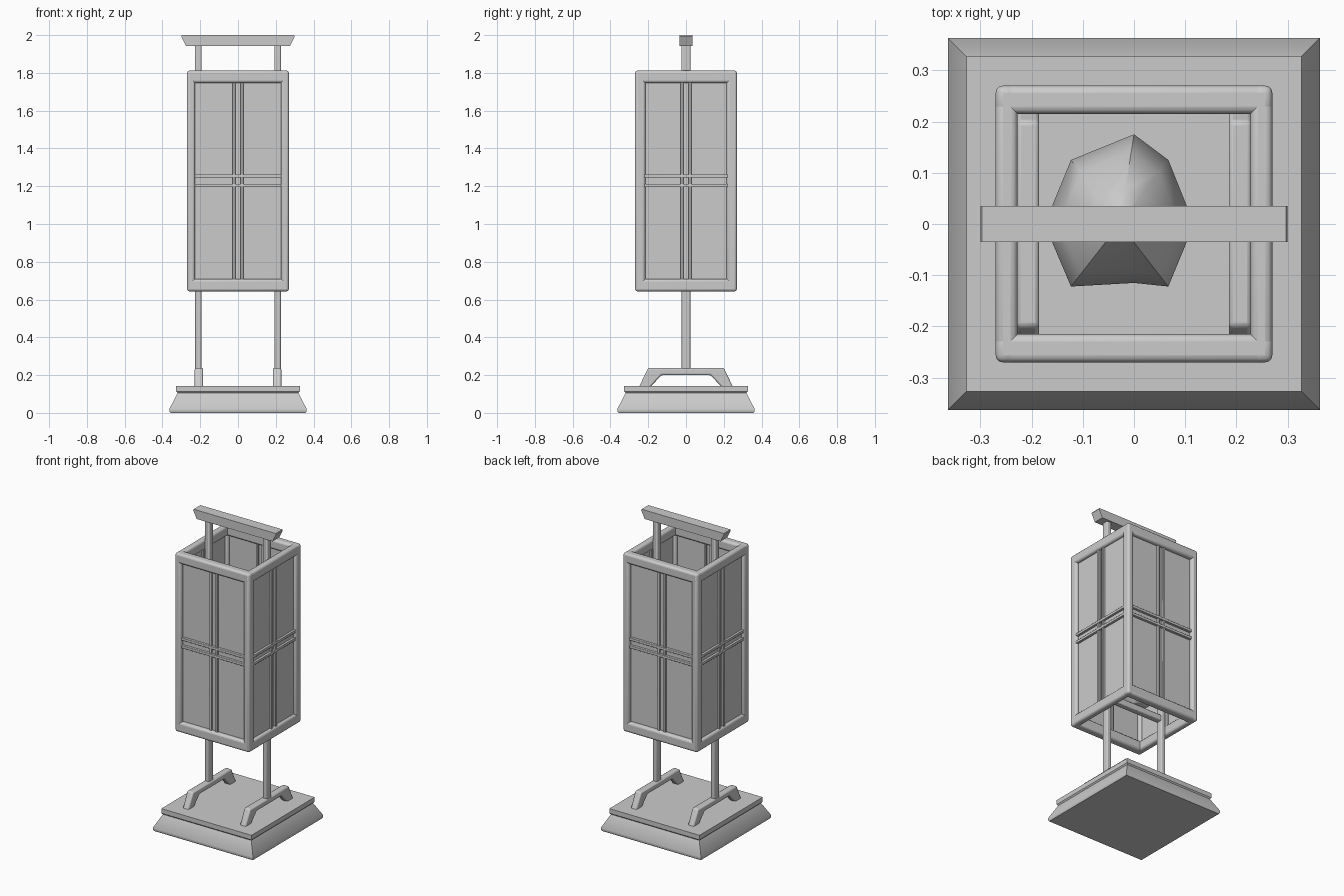
import bpy, bmesh, math
from mathutils import Vector

if "Cube" in bpy.data.objects:
    bpy.data.objects.remove(bpy.data.objects["Cube"])


def finish(name, bm, bevel=0.0, segments=2, smooth=True):
    bmesh.ops.recalc_face_normals(bm, faces=bm.faces)
    me = bpy.data.meshes.new(name)
    bm.to_mesh(me)
    bm.free()
    ob = bpy.data.objects.new(name, me)
    bpy.context.collection.objects.link(ob)
    if bevel:
        mod = ob.modifiers.new("Bevel", 'BEVEL')
        mod.width, mod.segments = bevel, segments
        mod.limit_method = 'ANGLE'
    if smooth:
        bpy.ops.object.select_all(action='DESELECT')
        ob.select_set(True)
        bpy.context.view_layer.objects.active = ob
        bpy.ops.object.shade_smooth_by_angle(angle=math.radians(40))
    return ob


def box(name, lo, hi, bevel=0.0, segments=2):
    bm = bmesh.new()
    bmesh.ops.create_cube(bm, size=1)
    lo, hi = Vector(lo), Vector(hi)
    bmesh.ops.scale(bm, vec=hi - lo, verts=bm.verts)
    bmesh.ops.translate(bm, vec=(lo + hi) / 2, verts=bm.verts)
    return finish(name, bm, bevel, segments)


def loft(name, rings, bevel=0.0):
    """Skin a list of equally long point rings and cap both ends."""
    bm = bmesh.new()
    vs = [[bm.verts.new(p) for p in r] for r in rings]
    n = len(vs[0])
    for a, b in zip(vs, vs[1:]):
        for i in range(n):
            j = (i + 1) % n
            bm.faces.new((a[i], a[j], b[j], b[i]))
    bm.faces.new(vs[0][::-1])
    bm.faces.new(vs[-1])
    return finish(name, bm, bevel)


# stepped square base
base_profile = [(0.358, 0), (0.363, 0.008), (0.363, 0.022), (0.32, 0.105),
                (0.327, 0.113), (0.327, 0.143)]
loft("base", [[(-r, -r, z), (r, -r, z), (r, r, z), (-r, r, z)]
              for r, z in base_profile])

# arched feet and posts, left and right
foot = [(-0.25, 0.135), (-0.2, 0.238), (0.2, 0.238), (0.25, 0.135),
        (0.19, 0.135), (0.13, 0.2), (-0.13, 0.2), (-0.19, 0.135)]
for side, s in (("left", -1), ("right", 1)):
    x = 0.207 * s
    loft(side + "_foot", [[(x + dx, y, z) for y, z in foot]
                          for dx in (-0.022, 0.022)], 0.008)
    x = 0.21 * s
    box(side + "_post", (x - 0.017, -0.023, 0.22), (x + 0.017, 0.023, 1.96), 0.007)

# top handle, wider at the top
loft("top_handle", [[(sx * hx, y, z) for sx in (-1, 1) for y in ((-0.035, 0.035)
                     if sx < 0 else (0.035, -0.035))]
                    for hx, z in ((0.275, 1.942), (0.3, 1.993), (0.297, 2.0))])

# cage: corner posts, then top and bottom rails
X, Y, O = 0.227, 0.215, 0.27
Z0, Z1, Z2, Z3 = 0.643, 0.71, 1.747, 1.812
for sx in (-1, 1):
    xs = sorted((sx * X, sx * O))
    for sy in (-1, 1):
        ys = sorted((sy * Y, sy * O))
        box("corner_post", (xs[0], ys[0], Z0), (xs[1], ys[1], Z3), 0.014, 3)
for s in (-1, 1):
    ys = sorted((s * Y, s * O))
    xs = sorted((s * X, s * O))
    for za, zb in ((Z0, Z1), (Z2, Z3)):
        box("cross_rail", (-O, ys[0], za), (O, ys[1], zb), 0.014, 3)
        box("side_rail", (xs[0], -O, za), (xs[1], O, zb), 0.014, 3)

# paper panels with double glazing bars
for s in (-1, 1):
    y, x = s * 0.24, s * 0.247
    box("face_panel", (-0.235, y - 0.004, 0.69), (0.235, y + 0.004, 1.77))
    box("side_panel", (x - 0.004, -0.235, 0.69), (x + 0.004, 0.235, 1.77))
    for d in (-0.021, 0.021):
        box("face_upright_bar", (d - 0.008, y - 0.016, 0.69), (d + 0.008, y + 0.016, 1.77), 0.003)
        box("side_upright_bar", (x - 0.016, d - 0.008, 0.69), (x + 0.016, d + 0.008, 1.77), 0.003)
        z = 1.229 + d * 1.2
        box("face_level_bar", (-0.235, y - 0.02, z - 0.009), (0.235, y + 0.02, z + 0.009), 0.003)
        box("side_level_bar", (x - 0.019, -0.225, z - 0.009), (x + 0.019, 0.225, z + 0.009), 0.003)

# inner bar carrying the faceted lamp
box("lamp_bar", (-0.21, -0.02, 0.73), (0.21, 0.02, 0.77), 0.006)
outline = [(0, 0.175), (-0.123, 0.125), (-0.16, 0.035), (-0.16, -0.035),
           (-0.123, -0.122), (0, -0.115), (0.067, -0.122), (0.103, -0.035),
           (0.103, 0.035), (0.067, 0.125)]
lamp_profile = [(0.35, 0.77), (0.85, 0.83), (1, 0.91), (0.8, 1.0), (0.4, 1.07), (0.06, 1.12)]
loft("lamp", [[(-0.028 + (x + 0.028) * k, y * k, z) for x, y in outline]
              for k, z in lamp_profile])
